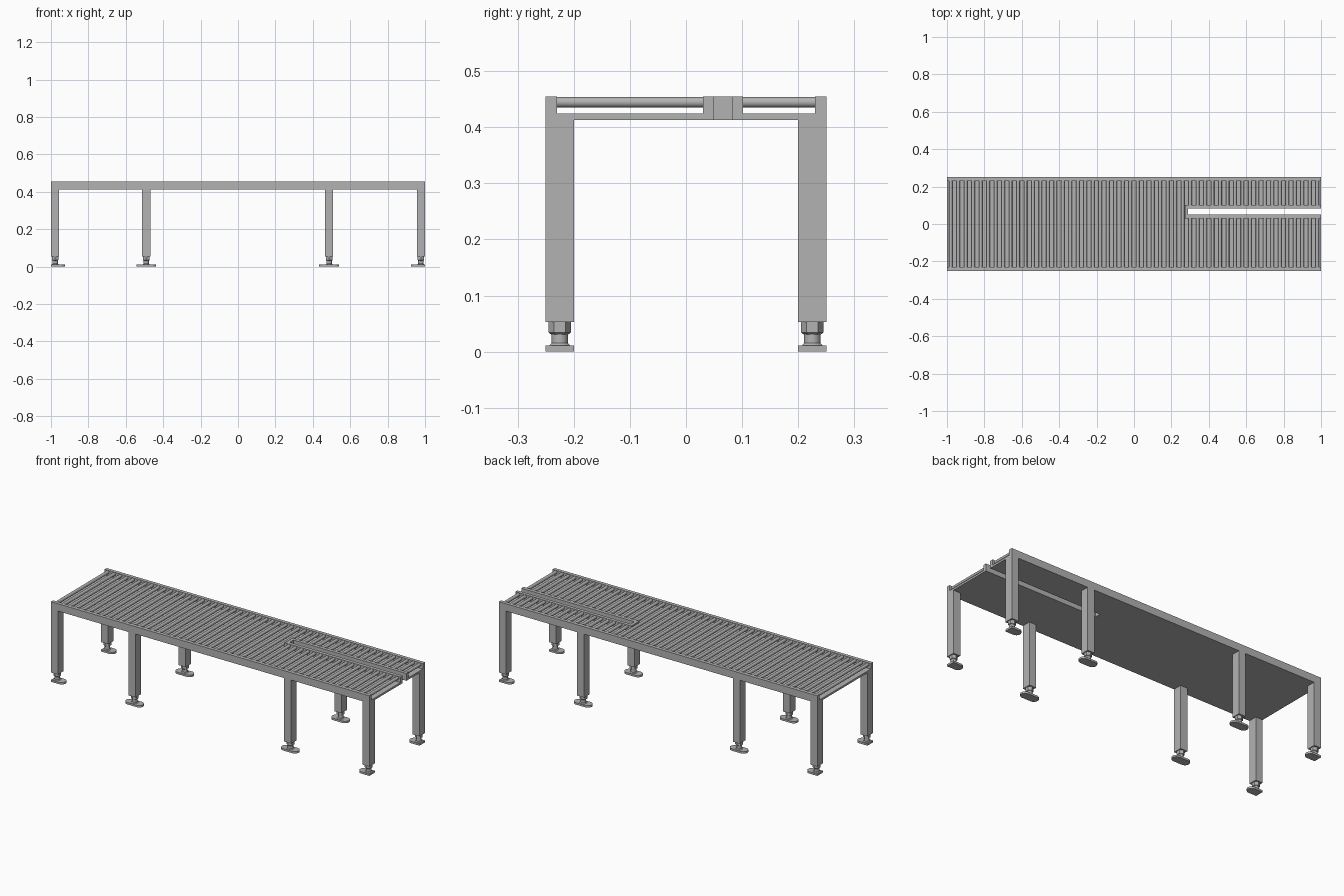
import bpy, bmesh, math
from mathutils import Matrix

cube = bpy.data.objects.get("Cube")
if cube:
    bpy.data.objects.remove(cube, do_unlink=True)

grey = bpy.data.materials.new("painted grey steel")
grey.use_nodes = True
colour = (0.45, 0.45, 0.45, 1)
grey.diffuse_color = colour
grey.node_tree.nodes["Principled BSDF"].inputs["Base Color"].default_value = colour


def finish(name, bm, smooth=False):
    bmesh.ops.recalc_face_normals(bm, faces=bm.faces)
    mesh = bpy.data.meshes.new(name)
    bm.to_mesh(mesh)
    bm.free()
    mesh.materials.append(grey)
    obj = bpy.data.objects.new(name, mesh)
    bpy.context.collection.objects.link(obj)
    if smooth:
        bpy.ops.object.select_all(action="DESELECT")
        obj.select_set(True)
        bpy.context.view_layer.objects.active = obj
        bpy.ops.object.shade_smooth_by_angle(angle=math.radians(35))
    return obj


def prism(name, outline, z0, z1):
    """Extrude a flat outline from z0 up to z1."""
    bm = bmesh.new()
    face = bm.faces.new([bm.verts.new((x, y, z0)) for x, y in outline])
    top = bmesh.ops.extrude_face_region(bm, geom=[face])["geom"]
    bmesh.ops.translate(bm, vec=(0, 0, z1 - z0),
                        verts=[v for v in top if isinstance(v, bmesh.types.BMVert)])
    return finish(name, bm)


def box(name, x0, x1, y0, y1, z0, z1):
    return prism(name, [(x0, y0), (x1, y0), (x1, y1), (x0, y1)], z0, z1)


def lathe(name, x, y, profile, sides):
    """Stack rings of (radius, z) into one closed turned part."""
    bm = bmesh.new()
    rings = []
    for r, z in profile:
        rings.append([bm.verts.new((x + r * math.sin(math.tau * i / sides),
                                    y + r * math.cos(math.tau * i / sides), z))
                      for i in range(sides)])
    for a, b in zip(rings, rings[1:]):
        for i in range(sides):
            j = (i + 1) % sides
            bm.faces.new((a[i], a[j], b[j], b[i]))
    bm.faces.new(rings[0])
    bm.faces.new(rings[-1])
    return finish(name, bm, smooth=sides > 8)


LENGTH, WIDTH, INNER = 1.0, 0.25, 0.23
BED, TOP = 0.413, 0.455
SLOT_X, SLOT_Y0, SLOT_Y1 = 0.29, 0.05, 0.083
WALL_X, WALL_Y0, WALL_Y1 = 0.272, 0.03, 0.102

# Bed tray, notched by the slot
prism("bed_tray", [(-LENGTH, -INNER), (LENGTH, -INNER), (LENGTH, SLOT_Y0),
                   (SLOT_X, SLOT_Y0), (SLOT_X, SLOT_Y1), (LENGTH, SLOT_Y1),
                   (LENGTH, INNER), (-LENGTH, INNER)], BED, 0.424)

# Side rails and the U-shaped slot wall
box("right_rail", -LENGTH, LENGTH, -WIDTH, -INNER, BED, TOP)
box("left_rail", -LENGTH, LENGTH, INNER, WIDTH, BED, TOP)
prism("slot_wall", [(WALL_X, WALL_Y0), (LENGTH, WALL_Y0), (LENGTH, SLOT_Y0),
                    (SLOT_X, SLOT_Y0), (SLOT_X, SLOT_Y1), (LENGTH, SLOT_Y1),
                    (LENGTH, WALL_Y1), (WALL_X, WALL_Y1)], BED, TOP)


# Rollers, split in two beside the slot
def add_rollers(name, spans):
    bm = bmesh.new()
    for x, y0, y1 in spans:
        place = Matrix.Translation((x, (y0 + y1) / 2, 0.4445)) @ Matrix.Rotation(math.pi / 2, 4, "X")
        bmesh.ops.create_cone(bm, cap_ends=True, segments=20, radius1=0.0093,
                              radius2=0.0093, depth=y1 - y0, matrix=place)
    finish(name, bm, smooth=True)


xs = [-0.98 + 0.04 * i for i in range(50)]
add_rollers("full_rollers", [(x, -INNER, INNER) for x in xs if x < WALL_X])
add_rollers("long_rollers", [(x, -INNER, WALL_Y0) for x in xs if x > WALL_X])
add_rollers("short_rollers", [(x, WALL_Y1, INNER) for x in xs if x > WALL_X])


# Foot pad: a stadium, cut flush with the end of the frame
def pad_outline(x, y):
    half, r = 0.053, 0.025
    points = []
    for side in (1, -1):
        for i in range(13):
            a = side * math.pi / 2 - math.pi / 2 + math.pi * (i / 12 - 0.5) + math.pi / 2
            if side > 0:
                a = math.pi * (i / 12 - 0.5)
            else:
                a = math.pi * (i / 12 + 0.5)
            points.append((x + side * (half - r) + r * math.cos(a), y + r * math.sin(a)))
    clipped = []
    for px, py in points:
        if abs(px) > LENGTH:
            px = math.copysign(LENGTH, px)
            py = y + math.copysign(r, py - y)
        if not clipped or (px, py) != clipped[-1]:
            clipped.append((px, py))
    return clipped


# Legs with adjustable feet
for side, y in (("right", -0.225), ("left", 0.225)):
    for n, x in enumerate((-0.978, -0.491, 0.487, 0.978), 1):
        label = f"{side}_leg_{n}"
        box(label, x - 0.022, x + 0.022, y - 0.025, y + 0.025, 0.053, BED)
        lathe(label + "_nut", x, y,
              [(0.016, 0.031), (0.02, 0.034), (0.02, 0.053)], 6)
        lathe(label + "_stem", x, y,
              [(0.019, 0.011), (0.0145, 0.015), (0.0145, 0.034)], 20)
        prism(label + "_pad", pad_outline(x, y), 0, 0.011)
